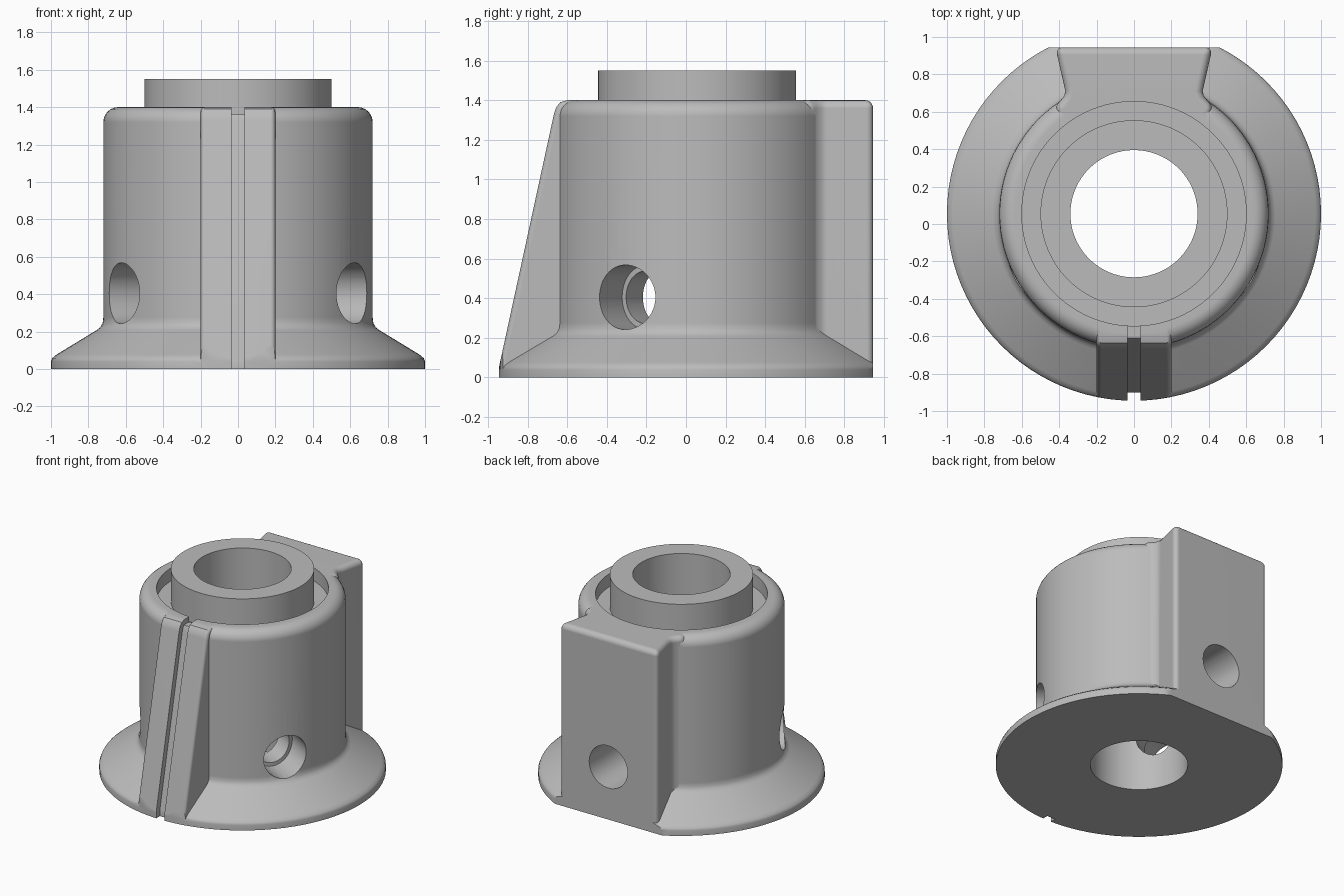
import bpy, bmesh, math
from mathutils import Matrix, Vector

cube = bpy.data.objects.get("Cube")
if cube:
    bpy.data.objects.remove(cube, do_unlink=True)

AXIS_Y = 0.055     # the round parts share this axis
BACK_Y = 0.945     # flat back plane
TOP = 1.4
HOLE_Z = 0.405
SEGMENTS = 96

grey = bpy.data.materials.new("plain grey")
grey.use_nodes = True
grey.diffuse_color = (0.5, 0.5, 0.5, 1)
grey.node_tree.nodes["Principled BSDF"].inputs["Base Color"].default_value = grey.diffuse_color


def make(name, bm):
    bmesh.ops.recalc_face_normals(bm, faces=bm.faces)
    mesh = bpy.data.meshes.new(name)
    bm.to_mesh(mesh)
    bm.free()
    mesh.materials.append(grey)
    obj = bpy.data.objects.new(name, mesh)
    bpy.context.collection.objects.link(obj)
    return obj


def activate(obj):
    bpy.ops.object.select_all(action='DESELECT')
    obj.select_set(True)
    bpy.context.view_layer.objects.active = obj


def revolve(name, profile):
    """Turn a (radius, z) profile around the shared axis."""
    bm = bmesh.new()
    verts = [bm.verts.new((r, AXIS_Y, z)) for r, z in profile]
    edges = [bm.edges.new(pair) for pair in zip(verts, verts[1:] + verts[:1])]
    bmesh.ops.spin(bm, geom=verts + edges, cent=(0, AXIS_Y, 0), axis=(0, 0, 1),
                   angle=math.tau, steps=SEGMENTS, use_merge=True)
    bmesh.ops.remove_doubles(bm, verts=bm.verts, dist=1e-5)
    bmesh.ops.dissolve_degenerate(bm, edges=bm.edges, dist=1e-5)
    loose = [e for e in bm.edges if not e.link_faces]
    bmesh.ops.delete(bm, geom=loose, context='EDGES')
    return make(name, bm)


def prism(name, points, offset):
    """Extrude a polygon of 3D points by an offset."""
    bm = bmesh.new()
    face = bm.faces.new([bm.verts.new(p) for p in points])
    new = bmesh.ops.extrude_face_region(bm, geom=[face], use_keep_orig=True)["geom"]
    bmesh.ops.translate(bm, vec=offset,
                        verts=[v for v in new if isinstance(v, bmesh.types.BMVert)])
    return make(name, bm)


def side_prism(name, profile, half_width):
    """Extrude a (y, z) profile evenly to both sides."""
    return prism(name, [(-half_width, y, z) for y, z in profile], (2 * half_width, 0, 0))


def cylinder(name, radius, bottom, top, sides=SEGMENTS):
    bm = bmesh.new()
    bmesh.ops.create_cone(bm, cap_ends=True, segments=sides, radius1=radius, radius2=radius,
                          depth=top - bottom,
                          matrix=Matrix.Translation((0, AXIS_Y, (top + bottom) / 2)))
    return make(name, bm)


def radial_hole(radius, degrees):
    """Cylinder running outward from the axis."""
    a = math.radians(degrees)
    direction = Vector((math.cos(a), math.sin(a), 0))
    start = Vector((0, AXIS_Y, HOLE_Z))
    bm = bmesh.new()
    bmesh.ops.create_cone(bm, cap_ends=True, segments=48, radius1=radius, radius2=radius, depth=1.3,
                          matrix=Matrix.Translation(start + direction * 0.65)
                          @ direction.to_track_quat('Z', 'Y').to_matrix().to_4x4())
    return make("hole_cutter", bm)


def combine(target, other, operation):
    activate(target)
    mod = target.modifiers.new("combine", 'BOOLEAN')
    mod.operation, mod.object, mod.solver = operation, other, 'EXACT'
    bpy.ops.object.modifier_apply(modifier=mod.name)
    bpy.data.objects.remove(other, do_unlink=True)


def round_edges(obj, width):
    activate(obj)
    mod = obj.modifiers.new("round", 'BEVEL')
    mod.width, mod.segments, mod.use_clamp_overlap = width, 5, False
    mod.limit_method, mod.angle_limit = 'ANGLE', math.radians(50)
    bpy.ops.object.modifier_apply(modifier=mod.name)


def finish(obj):
    activate(obj)
    bpy.ops.object.shade_smooth_by_angle(angle=math.radians(30))
    mod = obj.modifiers.new("even_normals", 'WEIGHTED_NORMAL')
    mod.keep_sharp = True


def arc(cx, cz, radius, start, end, steps=6):
    angles = [math.radians(start + (end - start) * i / steps) for i in range(steps + 1)]
    return [(cx + radius * math.cos(a), cz + radius * math.sin(a)) for a in angles]


# Round body with a conical flange and a rounded top rim
flange = [(0, 0), (1, 0), (1, 0.04), (0.993, 0.058), (0.97, 0.077)]
fillet = [(0.755, 0.208), (0.735, 0.224), (0.724, 0.245), (0.72, 0.275)]
body = revolve("body", flange + fillet + arc(0.64, TOP - 0.08, 0.08, 0, 90) + [(0, TOP)])

# Dovetail block on the back, flaring into the round wall
half = [(0.42, BACK_Y), (0.375, 0.745), (0.367, 0.71), (0.373, 0.685), (0.39, 0.663),
        (0.43, 0.62), (0.3, 0.4)]
outline = half + [(-x, y) for x, y in reversed(half)]
block = prism("back_block", [(x, y, -0.2) for x, y in outline], (0, 0, TOP + 0.2))
round_edges(block, 0.04)
combine(body, block, 'UNION')

# Sloping fin on the front, trimmed to the flange circle
slope = [(-1.0, -0.2), (-0.945, 0.05), (-0.667, 1.33), (-0.655, 1.365), (-0.635, 1.39), (-0.6, TOP)]
fin = side_prism("front_fin", slope + [(-0.3, TOP), (-0.3, -0.2)], 0.2)
round_edges(fin, 0.025)
combine(fin, cylinder("fin_trim", 0.9995, 0, 2), 'INTERSECT')
combine(body, fin, 'UNION')

# Flat back and flat underside
combine(body, side_prism("back_cutter", [(BACK_Y, -1), (2, -1), (2, 2), (BACK_Y, 2)], 2), 'DIFFERENCE')
combine(body, side_prism("floor_cutter", [(-2, -1), (2, -1), (2, 0), (-2, 0)], 2), 'DIFFERENCE')

# Bore and the wider recess around the tube
combine(body, cylinder("bore_cutter", 0.5, -1, 2), 'DIFFERENCE')
combine(body, cylinder("recess_cutter", 0.6, TOP - 0.1, 2), 'DIFFERENCE')

# Narrow slot along the fin and over the rim
slot = [(-0.9, -1), (-0.9, 0.05), (-0.627, 1.32), (-0.61, 1.36), (-0.5, 1.36),
        (-0.5, 2), (-2, 2), (-2, -1)]
combine(body, side_prism("slot_cutter", slot, 0.035), 'DIFFERENCE')

# Inner tube
tube = revolve("inner_tube", [(0.34, 0), (0.5, 0), (0.5, 1.55), (0.34, 1.55)])

# Three evenly spaced radial holes, narrower through the tube
for degrees in (90, 210, 330):
    combine(body, radial_hole(0.163, degrees), 'DIFFERENCE')
    combine(tube, radial_hole(0.135, degrees), 'DIFFERENCE')

finish(body)
finish(tube)
